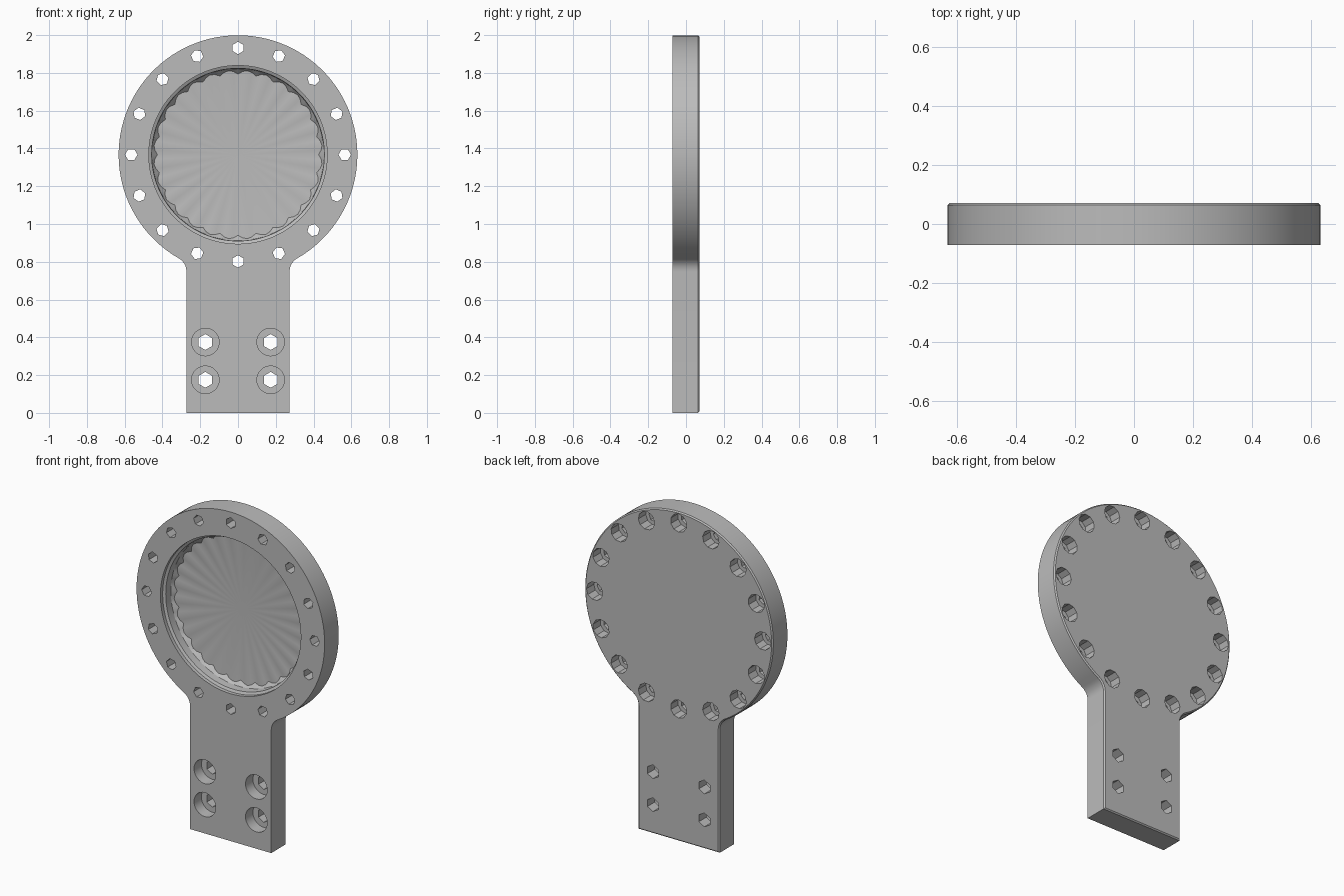
import bpy, bmesh
from math import sin, cos, pi, sqrt, atan2, radians
from mathutils import Vector

if "Cube" in bpy.data.objects:
    bpy.data.objects.remove(bpy.data.objects["Cube"], do_unlink=True)

HUB_Z, HUB_R = 1.367, 0.632      # round head
ARM_W, FILLET = 0.273, 0.08      # half width of the arm, corner fillet
FRONT, BACK, BEVEL = -0.071, 0.071, 0.007

metal = bpy.data.materials.new("plain grey")
metal.use_nodes = True
grey = (0.5, 0.5, 0.5, 1)
metal.diffuse_color = grey
metal.node_tree.nodes["Principled BSDF"].inputs["Base Color"].default_value = grey


def make_object(name, bm):
    bmesh.ops.recalc_face_normals(bm, faces=bm.faces)
    mesh = bpy.data.meshes.new(name)
    bm.to_mesh(mesh)
    bm.free()
    mesh.materials.append(metal)
    obj = bpy.data.objects.new(name, mesh)
    bpy.context.collection.objects.link(obj)
    return obj


def bridge(bm, a, b):
    for i in range(len(a)):
        j = (i + 1) % len(a)
        bm.faces.new((a[i], a[j], b[j], b[i]))


def add_cylinder(bm, x, z, r, y0, y1, sides, turn=0.0):
    rings = []
    for y in (y0, y1):
        rings.append([bm.verts.new((x + r * cos(turn + 2 * pi * i / sides), y,
                                    z + r * sin(turn + 2 * pi * i / sides)))
                      for i in range(sides)])
    bridge(bm, *rings)
    for ring in rings:
        bm.faces.new(ring)


def arc(cx, cz, r, a0, a1, n):
    return [(cx + r * cos(a0 + (a1 - a0) * i / n), cz + r * sin(a0 + (a1 - a0) * i / n))
            for i in range(n + 1)]


# Outline of head, fillets and arm
fx = ARM_W + FILLET
fz = HUB_Z - sqrt((HUB_R + FILLET) ** 2 - fx ** 2)
touch = atan2(fz - HUB_Z, fx)
right = arc(fx, fz, FILLET, pi, touch + pi, 6)
outline = [(ARM_W, 0)] + right
outline += arc(0, HUB_Z, HUB_R, touch, pi - touch, 90)[1:-1]
outline += [(-x, z) for x, z in reversed(right)] + [(-ARM_W, 0)]


def inset(points, d):
    result = []
    for i, p in enumerate(points):
        p, a, b = Vector(p), Vector(points[i - 1]), Vector(points[(i + 1) % len(points)])
        u, v = (p - a).normalized(), (b - p).normalized()
        n1, n2 = Vector((-u.y, u.x)), Vector((-v.y, v.x))
        result.append(p + (n1 + n2) * d / (1 + n1.dot(n2)))
    return result


# Flat body with a small bevel round the back edge
bm = bmesh.new()
loops = [[bm.verts.new((x, y, z)) for x, z in pts] for pts, y in
         ((outline, FRONT), (outline, BACK - BEVEL), (inset(outline, BEVEL), BACK))]
bridge(bm, loops[0], loops[1])
bridge(bm, loops[1], loops[2])
bm.faces.new(loops[0])
bm.faces.new(loops[2])
body = make_object("round_head_bracket", bm)

bolt_angles = [i * pi / 8 for i in range(16)]
ring_holes = [(0.565 * cos(a), HUB_Z + 0.565 * sin(a), a) for a in bolt_angles]
arm_holes = [(x, z, pi / 2) for x in (-0.173, 0.173) for z in (0.175, 0.375)]

# Stepped bowl with a scalloped, shallow conical floor
bm = bmesh.new()
SIDES, SCALLOPS = 112, 28
bowl = []
for r, y, wave in ((0.472, FRONT - 0.05, 0), (0.472, FRONT + 0.022, 0), (0.457, FRONT + 0.03, 0),
                   (0.455, 0.005, 0), (0.447, 0.022, 0.02)):
    ring = []
    for i in range(SIDES):
        a = 2 * pi * i / SIDES
        dip = wave * (1 - abs(sin(a * SCALLOPS / 2)))
        ring.append(bm.verts.new(((r - dip) * cos(a), y + dip * 0.3, HUB_Z + (r - dip) * sin(a))))
    bowl.append(ring)
for a, b in zip(bowl, bowl[1:]):
    bridge(bm, a, b)
bm.faces.new(bowl[0])
tip = bm.verts.new((0, 0.045, HUB_Z))
for i in range(SIDES):
    bm.faces.new((bowl[-1][i], bowl[-1][(i + 1) % SIDES], tip))

# Counterbores: behind the head, in front of the arm
for x, z, a in ring_holes:
    add_cylinder(bm, x, z, 0.055, 0.0, BACK + 0.05, 10, a)
for x, z, a in arm_holes:
    add_cylinder(bm, x, z, 0.073, FRONT - 0.05, 0.0, 32, a)
recess_cutter = make_object("recess_cutter", bm)

# Six-sided through holes
bm = bmesh.new()
for x, z, a in ring_holes:
    add_cylinder(bm, x, z, 0.033, -0.2, 0.2, 6, a)
for x, z, a in arm_holes:
    add_cylinder(bm, x, z, 0.042, -0.2, 0.2, 6, a)
hole_cutter = make_object("hole_cutter", bm)

bpy.ops.object.select_all(action="DESELECT")
body.select_set(True)
bpy.context.view_layer.objects.active = body
for cutter in (recess_cutter, hole_cutter):
    cutter.hide_render = True
    mod = body.modifiers.new("cut", "BOOLEAN")
    mod.operation = "DIFFERENCE"
    mod.solver = "EXACT"
    mod.object = cutter
    bpy.ops.object.modifier_apply(modifier=mod.name)
    bpy.data.objects.remove(cutter, do_unlink=True)

bpy.ops.object.shade_smooth_by_angle(angle=radians(25))
